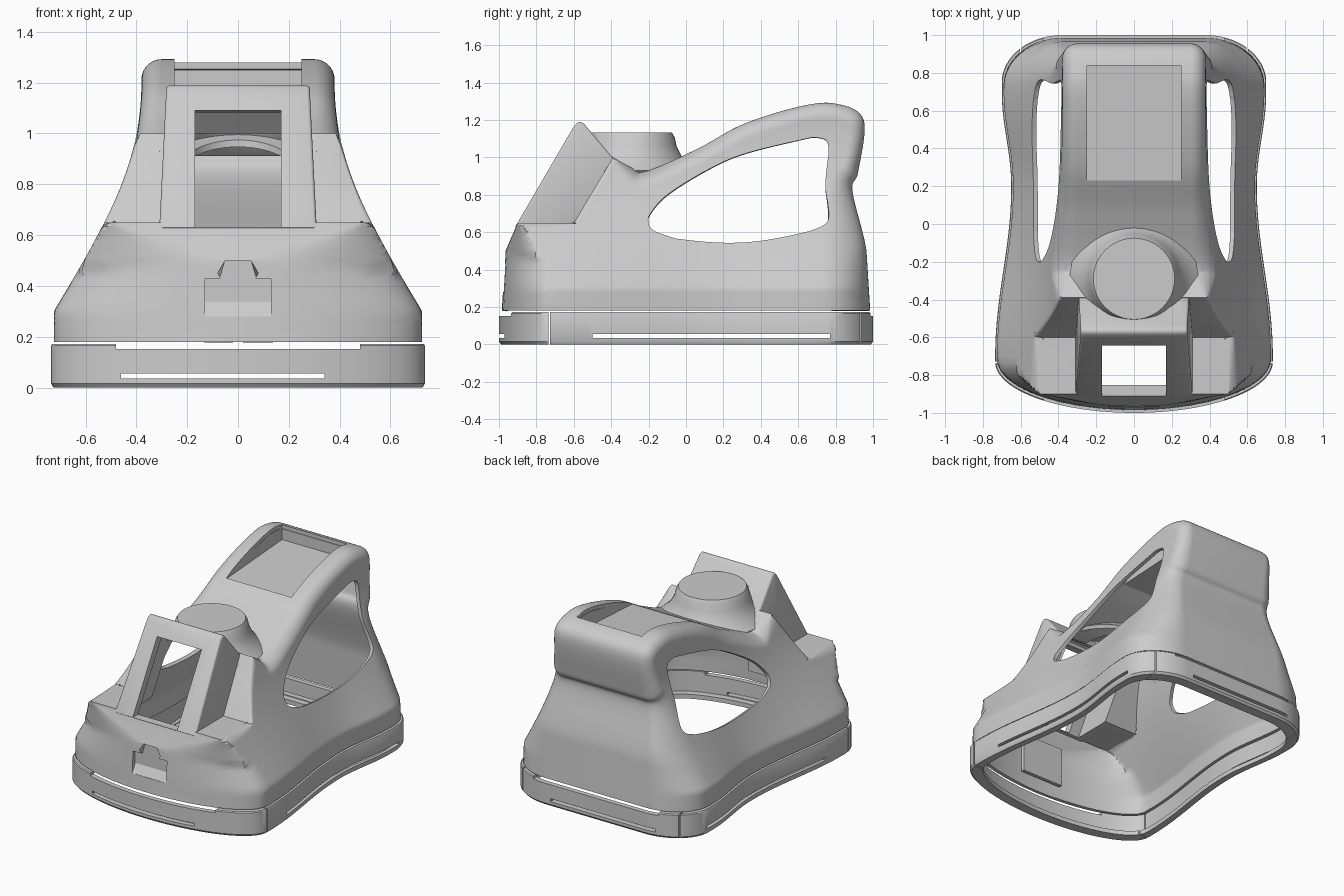
import bpy, bmesh, math
from mathutils import Vector

if "Cube" in bpy.data.objects:
    bpy.data.objects.remove(bpy.data.objects["Cube"])


def make(name, verts, faces, bevel=0, shell=0):
    me = bpy.data.meshes.new(name)
    bm = bmesh.new()
    vs = [bm.verts.new(v) for v in verts]
    for f in faces:
        bm.faces.new([vs[i] for i in f])
    bmesh.ops.remove_doubles(bm, verts=bm.verts, dist=1e-4)
    bmesh.ops.dissolve_degenerate(bm, edges=bm.edges, dist=1e-5)
    bm.normal_update()
    bmesh.ops.recalc_face_normals(bm, faces=bm.faces)
    bm.normal_update()
    mid = Vector((0, 0, 0.5))
    if shell:
        out = sum((f.calc_center_median() - mid).dot(f.normal) * f.calc_area() for f in bm.faces)
    else:
        out = bm.calc_volume(signed=True)
    if out < 0:
        bmesh.ops.reverse_faces(bm, faces=bm.faces)
    bm.to_mesh(me)
    bm.free()
    ob = bpy.data.objects.new(name, me)
    bpy.context.scene.collection.objects.link(ob)
    if bevel:
        m = ob.modifiers.new("bevel", 'BEVEL')
        m.width, m.segments = bevel, 3
    if shell:
        m = ob.modifiers.new("wall", 'SOLIDIFY')
        m.thickness, m.offset = shell, -1
    return ob


def prism(name, pts, half, x0=0, bevel=0):
    """Side (y, z) profile extruded across x; half = number or function of z."""
    h = half if callable(half) else (lambda z: half)
    n = len(pts)
    vs = [(x0 + s * h(z), y, z) for s in (-1, 1) for y, z in pts]
    fs = [tuple(range(n)), tuple(range(n, 2 * n))]
    fs += [(i, (i + 1) % n, n + (i + 1) % n, n + i) for i in range(n)]
    return make(name, vs, fs, bevel)


def box(name, half, y0, y1, z0, z1, x0=0):
    return prism(name, [(y0, z0), (y1, z0), (y1, z1), (y0, z1)], half, x0)


def lathe(name, pts, cy, shell=0, seg=48):
    n = len(pts)
    vs = [(r * math.cos(a), cy + r * math.sin(a), z) for r, z in pts
          for a in [2 * math.pi * i / seg for i in range(seg)]]
    fs = [(k * seg + i, k * seg + (i + 1) % seg, (k + 1) * seg + (i + 1) % seg, (k + 1) * seg + i)
          for k in range(n - 1) for i in range(seg)]
    return make(name, vs, fs, shell=shell)


def baked(ob):
    dg = bpy.context.evaluated_depsgraph_get()
    return bpy.data.meshes.new_from_object(ob.evaluated_get(dg))


def finish(ob, cutters=()):
    me = baked(ob)
    ob.modifiers.clear()
    ob.data = me
    for c in cutters:
        m = ob.modifiers.new("cut", 'BOOLEAN')
        m.operation, m.solver, m.object = 'DIFFERENCE', 'EXACT', c
        me = baked(ob)
        if len(me.polygons) < 0.5 * len(ob.data.polygons):
            m.solver = 'FLOAT'
            me = baked(ob)
        ob.modifiers.clear()
        ob.data = me
    me.shade_smooth()
    me.set_sharp_from_angle(angle=math.radians(32))


def clamp(t):
    return max(0, min(1, t))


def mix(a, b, t):
    return [p + (q - p) * t for p, q in zip(a, b)]


def catmull(p0, p1, p2, p3, t):
    return [0.5 * (2 * b + (c - a) * t + (2 * a - 5 * b + 4 * c - d) * t * t + (3 * b - a - 3 * c + d) * t ** 3)
            for a, b, c, d in zip(p0, p1, p2, p3)]


def foot(y):
    """Half width of the waisted footprint."""
    reach, grow = (.9, .085) if y < .2 else (.5, .05)
    return .64 + grow * math.sin(math.pi / 2 * clamp(abs(y - .2) / reach)) ** 2


def width(y, z):
    """Side wall leaning in towards the handle."""
    w = foot(y)
    return w + (.38 - w) * math.sin(math.pi / 2 * clamp((z - .3) / .9))


def rounded(w, e, r, d):
    e = clamp(min(e, w))
    return e + (w - e) * math.sqrt(max(0, 1 - (1 - min(d / r, 1)) ** 2))


# silhouette point (y, z) paired with its hand-window point (y, z)
FRONT = [(-.985, .18, -.05, .565), (-.965, .5, -.13, .59), (-.9, .65, -.18, .615),
         (-.6, .65, -.2, .65), (-.39, 1, -.19, .7)]
BACK = [(-.25, .92, -.1, .8), (.05, 1.04, .1, .925), (.3, 1.175, .3, 1.015), (.6, 1.27, .6, 1.09),
        (.8, 1.287, .7, 1.105), (.95, 1.2, .76, 1.07), (.92, .92, .75, .92), (.89, .82, .745, .84),
        (.965, .5, .76, .665), (.985, .18, .66, .605)]
FRONT_ROUND = [(0, .27), (.03, .25), (.5, .05), (.5, .01), (.38, .03), (.3, .08)]
SUB, RINGS, LOW = 10, 26, 44


def edge_round(i, t, y, z):
    """Flat half width and rounding depth along the silhouette."""
    if i < 5:
        return mix(FRONT_ROUND[i], FRONT_ROUND[i + 1], t)
    return mix((.3, .08), (.38, .25), clamp((.95 - z) / .4) if y > .7 else 0)


keys = FRONT + BACK
last = len(keys) - 1
spokes, edge = [], []
for i in range(last):
    k = [keys[max(0, min(last, i + j))] for j in (-1, 0, 1, 2)]
    for s in range(SUB + (i == last - 1)):
        p = catmull(*k, s / SUB)
        if i < 5 or i == last - 1:
            p[:2] = mix(k[1][:2], k[2][:2], s / SUB)
        spokes.append(p)
        edge.append(p[:2] + list(edge_round(i, s / SUB, p[0], p[1])))
top = len(spokes)
for j in range(1, LOW):
    t = j / LOW
    wy, wz = mix(keys[-1][2:], keys[0][2:], t)
    spokes.append([.985 * math.cos(math.pi * t), .18, wy, wz - .04 * math.sin(math.pi * t)])


def side_x(y, z):
    best = (9, 0, 1)
    for a, b in zip(edge, edge[1:]):
        dy, dz = b[0] - a[0], b[1] - a[1]
        t = clamp(((y - a[0]) * dy + (z - a[1]) * dz) / (dy * dy + dz * dz + 1e-12))
        d = math.hypot(y - a[0] - t * dy, z - a[1] - t * dz)
        if d < best[0]:
            best = (d, *mix(a[2:], b[2:], t))
    return rounded(width(y, z), best[1], best[2], best[0])


# main housing: two side sheets around the hand window, joined along the silhouette
verts, faces, n = [], [], len(spokes)
for p in spokes:
    for k in range(RINGS):
        y, z = mix(p[:2], p[2:], (k / (RINGS - 1)) ** 1.8)
        x = side_x(y, z)
        verts += [(x, y, z), (-x, y, z)]
vid = lambda i, k, s: ((i % n) * RINGS + k) * 2 + s
for i in range(n):
    for k in range(RINGS - 1):
        for s in (0, 1):
            faces.append((vid(i, k, s), vid(i + 1, k, s), vid(i + 1, k + 1, s), vid(i, k + 1, s)))
    if i < top - 1:
        faces.append((vid(i, 0, 0), vid(i, 0, 1), vid(i + 1, 0, 1), vid(i + 1, 0, 0)))
housing = make("housing", verts, faces, shell=.025)

# sloped screen frame and round knob behind it
frame = prism("screen_frame", [(-.915, .625), (-.6, 1.165), (-.575, 1.19), (-.55, 1.185), (-.385, .99), (-.59, .635)],
              lambda z: .31 - .05 * (z - .62), bevel=.012)
knob = lathe("knob", [(.34, .93), (.3, .965), (.265, 1.01), (.24, 1.06), (.23, 1.105), (.215, 1.132), (0, 1.132)],
             -.29, shell=.025)

# cutters
hollow = prism("cut_hollow", [(-.9, .55), (-.575, 1.1), (-.53, 1.12), (-.42, 1), (-.3, 1), (-.3, .6), (-.6, .5)], .25)
screen = prism("cut_screen", [(-1.1, .63), (-.6, .63), (-.5, 1.07), (-.635, 1.09), (-1.1, 1.09)], .17)
under = lathe("cut_under_knob", [(0, 1.09), (.2, 1.09), (.2, .8), (0, .8)], -.29)
front = prism("cut_front", [(-1, .6), (-.63, .6), (-.4, .985), (-.55, 1.17), (-1, 1.2)], .6)
recess = box("cut_recess", .25, .23, .84, 1.12, 1.4)
slot = box("cut_slot", .13, -1.1, -.9, .28, .43)
nub = prism("cut_nub", [(-1.1, .4), (-.9, .4), (-.9, .45), (-.9, .5), (-1.1, .5), (-1.1, .45)],
            lambda z: .08 - .6 * abs(z - .45))
cutters = [hollow, screen, under, front, recess, slot, nub]
finish(housing, [hollow, screen, under, recess, slot, nub])
finish(frame, [hollow, screen])
finish(knob, [front])

# tray sunk into the handle top
finish(prism("handle_tray", [(.22, 1.135), (.22, 1.1), (.86, 1.13), (.86, 1.25), (.84, 1.25), (.84, 1.175)], .265))
for s in (-1, 1):
    finish(prism("tray_wall", [(.22, 1.1), (.86, 1.13), (.86, 1.255), (.7, 1.262), (.45, 1.21), (.24, 1.125)],
                 .008, s * .258))

# latch pocket on the front
finish(box("latch_backing", .16, -.94, -.915, .26, .53))
finish(prism("latch_ramp", [(-.975, .28), (-.935, .345), (-.92, .345), (-.92, .27)], .13))

# base ring following the footprint
outline = []
for i in range(97):
    y = -math.cos(math.pi * i / 96)
    w = foot(y) + .01
    outline.append((min(rounded(w, 0, .27, y + 1), rounded(w, .38, .25, 1 - y)), y))
outline += [(-x, y) for x, y in reversed(outline[1:])]
section = [(.988, 0), (1, .015), (1, .165), (.995, .172), (.965, .172), (.965, .03), (.92, .03), (.92, 0)]
N, S = len(outline), len(section)
ring = make("base_ring", [(x * s, y * s, z) for x, y in outline for s, z in section],
            [(i * S + k, (i + 1) % N * S + k, (i + 1) % N * S + (k + 1) % S, i * S + (k + 1) % S)
             for i in range(N) for k in range(S)])
ring_cuts = [box("cut_sides", 1, -.5, .77, .035, .055), box("cut_front_slot", .4, -1.1, 1.1, .035, .055, -.06),
             box("cut_front_top", .48, -1.1, 1.1, .152, .3), box("cut_seam", 1, -.735, -.727, -.1, .3)]
ring_cuts += [box("cut_back_seam", .004, .75, 1.1, -.1, .3, s * .6) for s in (-1, 1)]
finish(ring, ring_cuts)

for c in cutters + ring_cuts:
    bpy.data.objects.remove(c)
